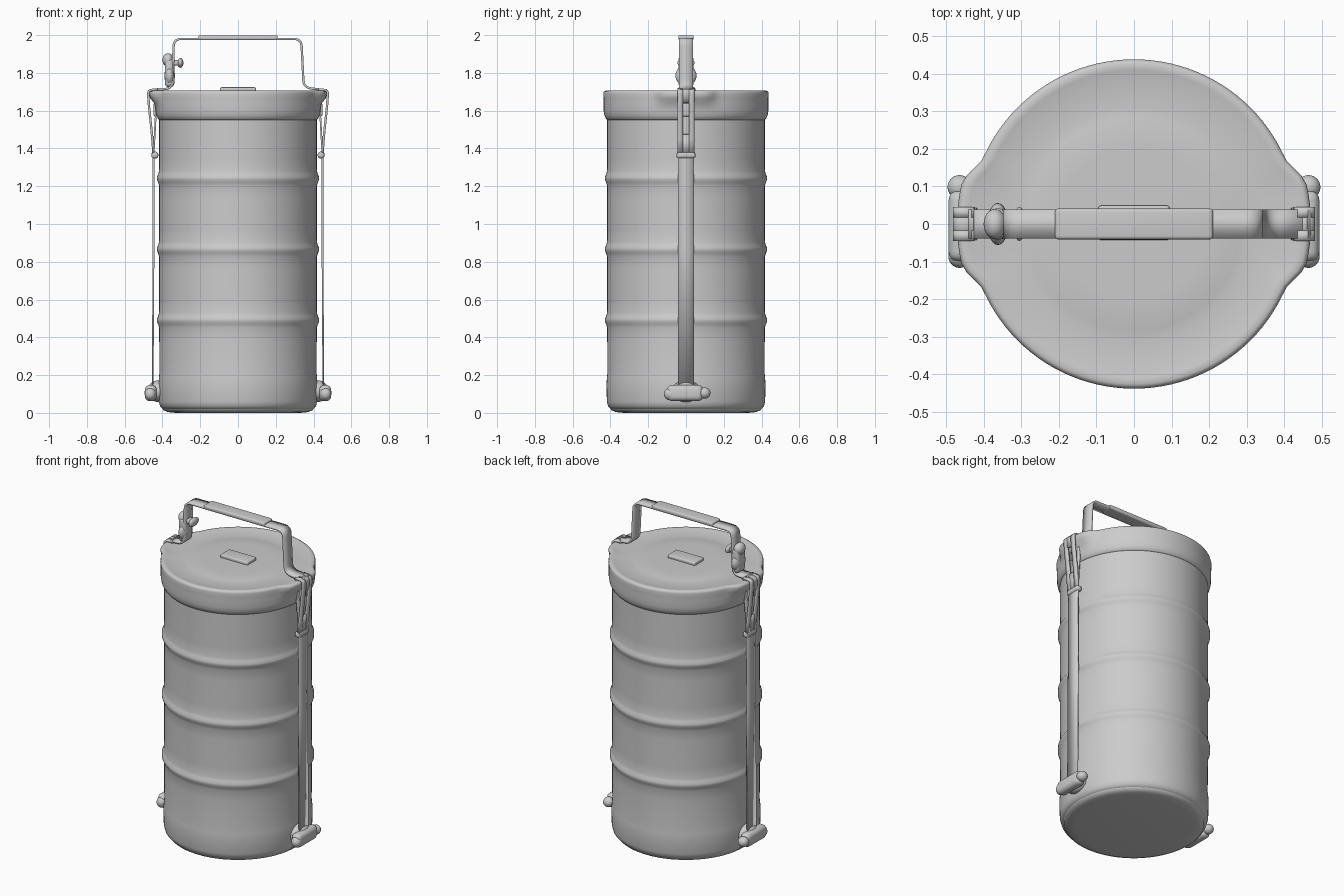
import bpy, bmesh, math
from mathutils import Vector

if "Cube" in bpy.data.objects:
    bpy.data.objects.remove(bpy.data.objects["Cube"])

steel = bpy.data.materials.new("brushed grey")
steel.use_nodes = True
GREY = (0.6, 0.6, 0.6, 1)
steel.diffuse_color = GREY
steel.node_tree.nodes["Principled BSDF"].inputs["Base Color"].default_value = GREY


def finish(bm, name, angle=40):
    bmesh.ops.recalc_face_normals(bm, faces=bm.faces)
    mesh = bpy.data.meshes.new(name)
    bm.to_mesh(mesh)
    bm.free()
    ob = bpy.data.objects.new(name, mesh)
    bpy.context.collection.objects.link(ob)
    mesh.materials.append(steel)
    bpy.ops.object.select_all(action='DESELECT')
    ob.select_set(True)
    bpy.context.view_layer.objects.active = ob
    bpy.ops.object.shade_smooth_by_angle(angle=math.radians(angle))
    return ob


def lathe(name, profile, tweak=None):
    """Spin an (r, z) profile that starts and ends on the axis."""
    bm = bmesh.new()
    verts = [bm.verts.new((r, 0, z)) for r, z in profile]
    edges = [bm.edges.new(p) for p in zip(verts, verts[1:])]
    bmesh.ops.spin(bm, geom=verts + edges, axis=(0, 0, 1), cent=(0, 0, 0),
                   angle=math.tau, steps=112, use_duplicate=False)
    bmesh.ops.remove_doubles(bm, verts=bm.verts, dist=0.0003)
    if tweak:
        for v in bm.verts:
            tweak(v)
    return finish(bm, name, 60)


def round_path(points, radius, steps=5):
    """Replace the inner corners of a path with small arcs."""
    pts = [Vector(p) for p in points]
    out = [pts[0]]
    for a, b, c in zip(pts, pts[1:], pts[2:]):
        k = min(radius, (a - b).length * 0.45, (c - b).length * 0.45)
        p, q = b + (a - b).normalized() * k, b + (c - b).normalized() * k
        for i in range(steps + 1):
            t = i / steps
            out.append(p.lerp(b, t).lerp(b.lerp(q, t), t))
    return out + [pts[-1]]


def strap(name, points, width, thick, radius=0.03):
    """Flat metal band following an (x, z) path."""
    bm = bmesh.new()
    rows = [[bm.verts.new((p.x, y, p.y)) for y in (-width / 2, width / 2)]
            for p in round_path(points, radius)]
    for a, b in zip(rows, rows[1:]):
        bm.faces.new((a[0], a[1], b[1], b[0]))
    ob = finish(bm, name)
    solid = ob.modifiers.new("thickness", 'SOLIDIFY')
    solid.thickness, solid.offset = thick, 0
    return ob


def blob(name, centre, size):
    bm = bmesh.new()
    bmesh.ops.create_uvsphere(bm, u_segments=24, v_segments=14, radius=1)
    for v in bm.verts:
        v.co = Vector(c + a * s for c, a, s in zip(centre, v.co, size))
    return finish(bm, name)


def block(name, centre, size, bevel):
    bm = bmesh.new()
    bmesh.ops.create_cube(bm, size=1)
    for v in bm.verts:
        v.co = Vector(c + a * s for c, a, s in zip(centre, v.co, size))
    bmesh.ops.bevel(bm, geom=list(bm.edges), offset=bevel, segments=4,
                    profile=0.5, affect='EDGES')
    return finish(bm, name)


# Stacked bowls: one wall with a soft bead at every joint
profile = [(0, 0.012), (0.34, 0.012), (0.375, 0.014), (0.4, 0.022),
           (0.413, 0.036), (0.419, 0.06), (0.421, 0.15), (0.419, 0.185), (0.416, 0.21)]
for joint in (0.49, 0.865, 1.24):
    for dz, r in ((-0.1, 0.417), (-0.04, 0.417), (-0.02, 0.423), (-0.006, 0.43),
                  (0.008, 0.43), (0.022, 0.423), (0.04, 0.418), (0.1, 0.417)):
        profile.append((r, joint + dz))
lathe("bowl_stack", profile + [(0.417, 1.62), (0, 1.62)])


# Lid with a rim that flares out under each clip
def flare(v):
    r = math.hypot(v.co.x, v.co.y)
    if r > 0.38 and v.co.z > 1.63:
        side = math.atan2(abs(v.co.y), abs(v.co.x))
        t = max(0, min(1, (0.42 - side) / 0.2))
        f = 1 + 0.075 * t * t * (3 - 2 * t) * min(1, (v.co.z - 1.63) / 0.04)
        v.co.x *= f
        v.co.y *= f


lathe("lid", [(0, 1.55), (0.415, 1.55), (0.424, 1.558), (0.432, 1.575), (0.436, 1.6),
              (0.436, 1.64), (0.436, 1.665), (0.438, 1.69), (0.435, 1.701),
              (0.426, 1.706), (0.41, 1.704), (0.39, 1.699), (0.31, 1.697),
              (0.285, 1.699), (0.26, 1.704), (0.2, 1.705), (0, 1.706)], flare)
block("lid_centre_plate", (0, 0.003, 1.712), (0.19, 0.092, 0.024), 0.008)

# Carrying handle and grip
strap("handle", [(-0.44, 1.712), (-0.35, 1.716), (-0.345, 1.8), (-0.34, 1.98),
                 (0.335, 1.98), (0.348, 1.722), (0.47, 1.708)], 0.076, 0.012, 0.04)
block("handle_grip", (0, 0, 1.986), (0.42, 0.082, 0.026), 0.009)

# Latch on the handle's right leg
block("latch_body", (-0.362, 0, 1.80), (0.05, 0.082, 0.15), 0.02)
blob("latch_shoulder", (-0.362, 0, 1.785), (0.028, 0.056, 0.055))
blob("latch_head", (-0.37, 0, 1.868), (0.03, 0.04, 0.036))
block("latch_arm", (-0.33, 0, 1.853), (0.06, 0.05, 0.03), 0.012)
blob("latch_knob", (-0.305, 0, 1.853), (0.016, 0.045, 0.026))

for side, s in (("left", 1), ("right", -1)):
    # Long side band, from rim to hinge
    strap(side + "_band", [(s * 0.42, 1.708), (s * 0.442, 1.695), (s * 0.434, 1.6),
                           (s * 0.447, 1.37), (s * 0.447, 0.9), (s * 0.452, 0.13)],
          0.086, 0.009, 0.02)
    # Outer clip with a long slot: two rails and two bridges
    clip = [(s * 0.425, 1.713), (s * 0.477, 1.708), (s * 0.472, 1.63),
            (s * 0.455, 1.47), (s * 0.447, 1.36)]
    for y in (-0.031, 0.031):
        rail = strap(side + "_clip_rail", clip, 0.028, 0.012, 0.02)
        rail.location.y = y
    strap(side + "_clip_top", clip[:2] + [(s * 0.472, 1.64)], 0.088, 0.0115, 0.02)
    strap(side + "_clip_foot", [(s * 0.4555, 1.475), clip[-1]], 0.088, 0.0115)
    block(side + "_clip_pivot", (s * 0.44, 0, 1.365), (0.036, 0.1, 0.036), 0.014)
    block(side + "_clip_stop", (s * 0.437, 0, 1.605), (0.022, 0.05, 0.07), 0.009)

    # Bottom hinge: bracket, barrel and round pin ends
    blob(side + "_hinge_bracket", (s * 0.42, 0, 0.115), (0.06, 0.075, 0.058))
    block(side + "_hinge_barrel", (s * 0.462, -0.005, 0.105), (0.062, 0.19, 0.085), 0.026)
    blob(side + "_hinge_pin_back", (s * 0.464, 0.098, 0.105), (0.032, 0.032, 0.03))
    blob(side + "_hinge_pin_front", (s * 0.464, -0.085, 0.1), (0.03, 0.032, 0.033))

# Rest on the ground with a slim foot ring
lathe("base", [(0, 0.0), (0.33, 0.0), (0.37, 0.004), (0.395, 0.014), (0.4, 0.03), (0, 0.03)])
